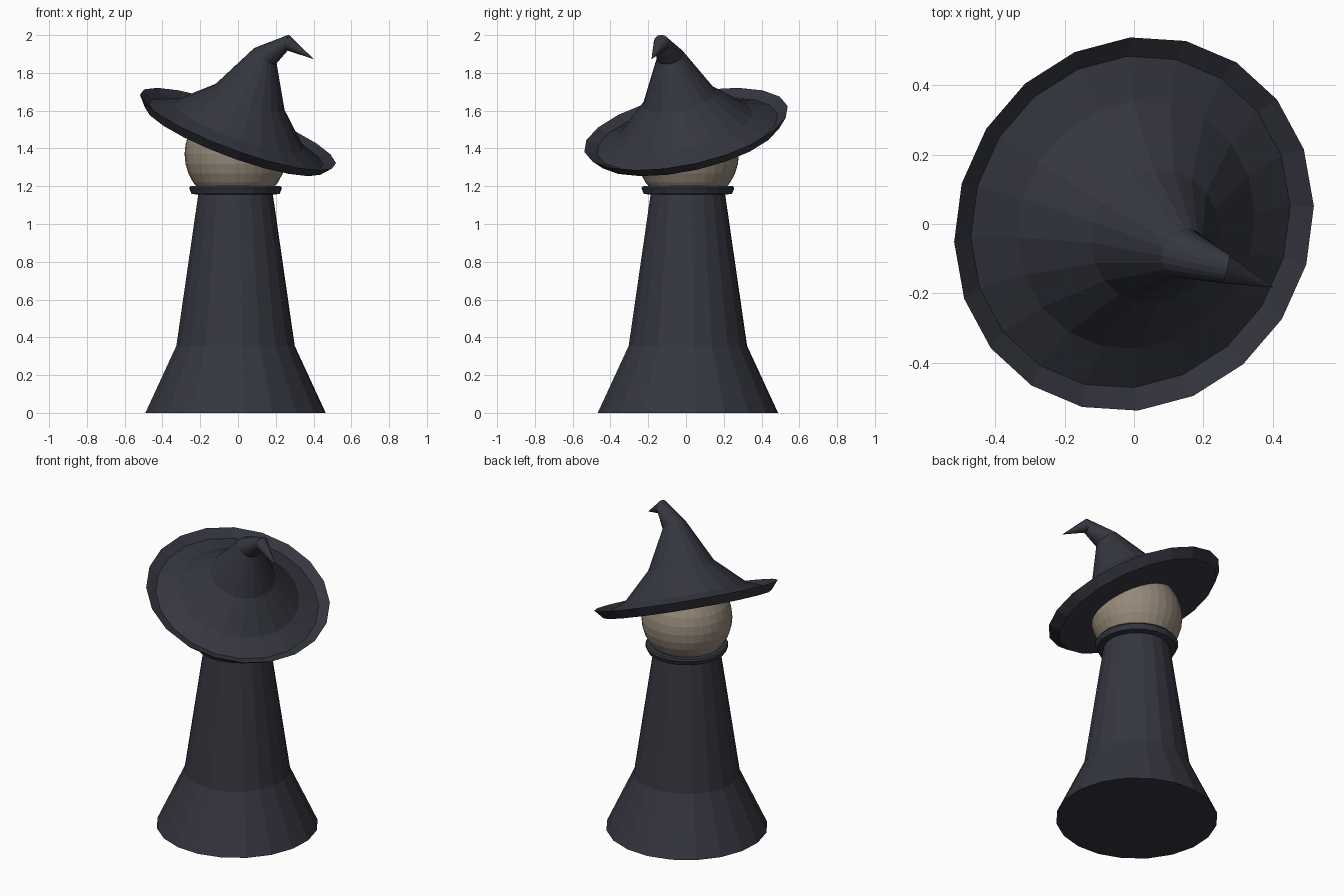
import bpy, bmesh, math
from mathutils import Vector

if "Cube" in bpy.data.objects:
    bpy.data.objects.remove(bpy.data.objects["Cube"])

SIDES = 20


def material(name, rgb):
    m = bpy.data.materials.new(name)
    m.diffuse_color = (*rgb, 1)
    m.use_nodes = True
    m.node_tree.nodes["Principled BSDF"].inputs["Base Color"].default_value = m.diffuse_color
    return m


cloth = material("dark_cloth", (0.035, 0.037, 0.05))
skin = material("pale_skin", (0.30, 0.25, 0.19))


def finish(name, bm, mat):
    bmesh.ops.recalc_face_normals(bm, faces=bm.faces)
    me = bpy.data.meshes.new(name)
    bm.to_mesh(me)
    bm.free()
    me.materials.append(mat)
    ob = bpy.data.objects.new(name, me)
    bpy.context.collection.objects.link(ob)
    return ob


def loft(name, rings, mat, phase=0.0, tip=None):
    """Skin a list of (centre, normal, radius) rings; caps the ends or closes to a tip."""
    bm = bmesh.new()
    loops = []
    for c, n, r in rings:
        n = Vector(n).normalized()
        v = n.cross(Vector((n.z, 0, -n.x)).normalized())
        u = v.cross(n)
        loops.append([bm.verts.new(Vector(c) + r * (math.cos(a) * u + math.sin(a) * v))
                      for a in (phase + 2 * math.pi * i / SIDES for i in range(SIDES))])
    for a, b in zip(loops, loops[1:]):
        for i in range(SIDES):
            j = (i + 1) % SIDES
            bm.faces.new((a[i], a[j], b[j], b[i]))
    bm.faces.new(loops[0][::-1])
    if tip:
        t = bm.verts.new(tip)
        for i in range(SIDES):
            bm.faces.new((loops[-1][i], loops[-1][(i + 1) % SIDES], t))
    else:
        bm.faces.new(loops[-1])
    return finish(name, bm, mat)


def upright(profile):
    return [((-0.013, 0.01, z), (0, 0, 1), r) for r, z in profile]


# Robe with flared hem, and collar around the neck
loft("robe", upright([(0.48, 0), (0.315, 0.355), (0.198, 1.16)]), cloth, math.radians(6))
loft("collar", upright([(0.2, 1.155), (0.235, 1.16), (0.247, 1.19), (0.24, 1.2), (0.2, 1.2)]),
     cloth, math.radians(6))

# Head
bm = bmesh.new()
bmesh.ops.create_uvsphere(bm, u_segments=32, v_segments=16, radius=0.27)
bmesh.ops.translate(bm, verts=bm.verts, vec=(-0.013, 0.01, 1.37))
finish("head", bm, skin)

# Tilted hat: underside, turned-up brim, cone, then the bent tip
axis = Vector((0.34, -0.20, 0.918)).normalized()
base = Vector((0, 0, 1.503))
brim = [(0.505, -0.055), (0.552, 0.0), (0.49, -0.03), (0.365, 0.02), (0.197, 0.18)]
rings = [(base + axis * h, axis, r) for r, h in brim]
rings.append((base + axis * 0.42, (0.53, -0.24, 0.80), 0.073))
rings.append(((0.265, -0.13, 1.96), (0.95, -0.24, -0.08), 0.042))
loft("hat", rings, cloth, math.radians(5.5), tip=(0.402, -0.183, 1.872))
